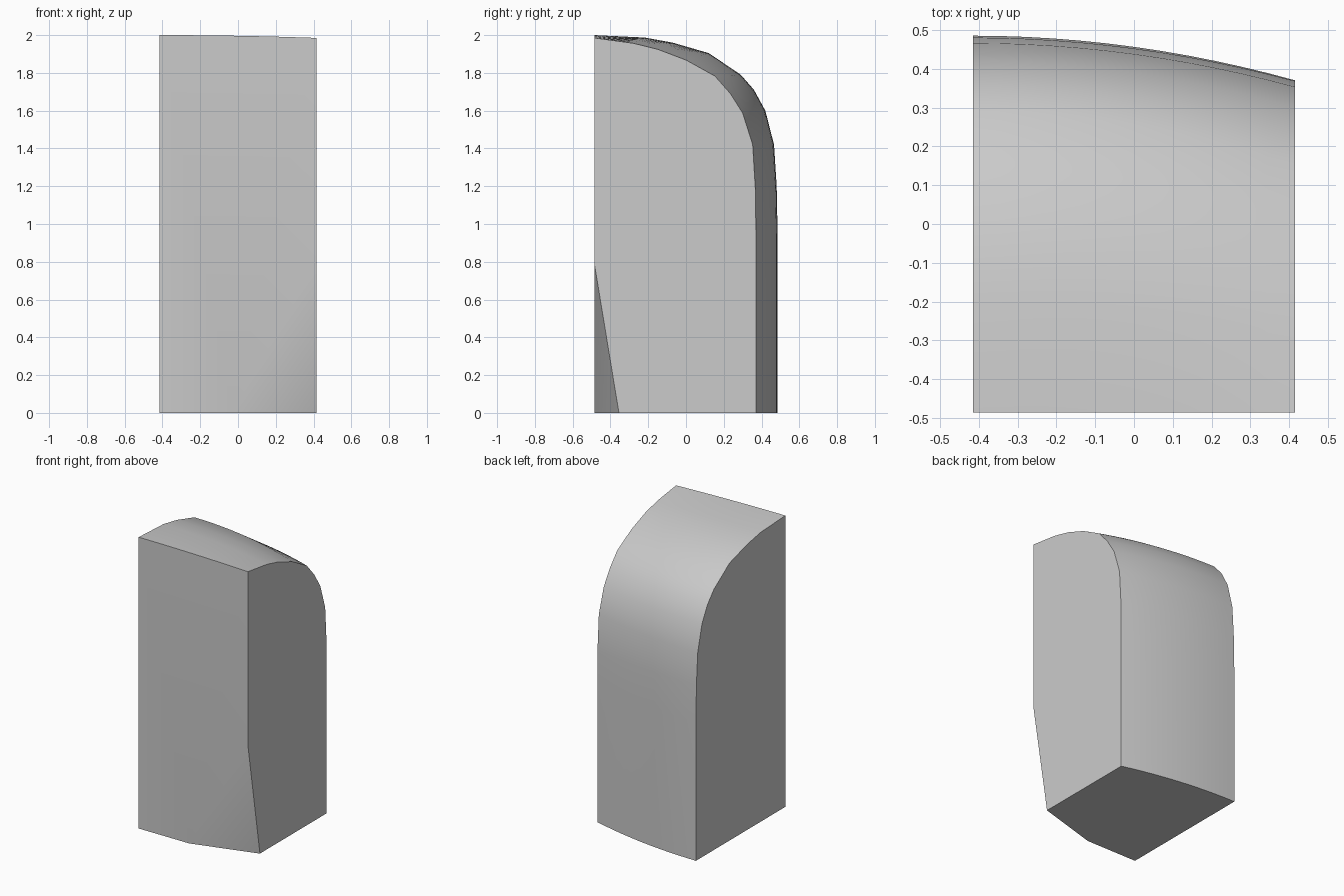
import bpy
import bmesh
import math
from mathutils import Vector

cube = bpy.data.objects.get("Cube")
if cube:
    bpy.data.objects.remove(cube, do_unlink=True)

HALF_W, FRONT = 0.415, -0.485
STATIONS = 12

# Side profiles (y, z) of the rounded shell, from top front to bottom back
right_profile = [(FRONT, 2.0), (-0.217, 1.987), (-0.07, 1.96), (0.12, 1.905),
                 (0.29, 1.79), (0.36, 1.71), (0.42, 1.6), (0.466, 1.42),
                 (0.48, 1.2), (0.485, 0.95), (0.485, 0)]
left_profile = [(FRONT, 1.985), (-0.28, 1.957), (-0.15, 1.925), (0, 1.868),
                (0.153, 1.783), (0.235, 1.69), (0.3, 1.587), (0.353, 1.42),
                (0.368, 1.17), (0.37, 0.95), (0.37, 0)]

# Grey body material
grey = bpy.data.materials.new("grey")
grey.use_nodes = True
colour = (0.6, 0.6, 0.6, 1)
grey.diffuse_color = colour
grey.node_tree.nodes["Principled BSDF"].inputs["Base Color"].default_value = colour

# Sections across the width, the back bowing away towards the left
bm = bmesh.new()
sections = []
for i in range(STATIONS + 1):
    u = i / STATIONS
    x = -HALF_W + 2 * HALF_W * u
    ring = [bm.verts.new((x, *Vector(a).lerp(Vector(b), u * u)))
            for a, b in zip(right_profile, left_profile)]
    ring.append(bm.verts.new((x, FRONT, 0)))
    sections.append(ring)
n = len(sections[0])
for a, b in zip(sections, sections[1:]):
    for j in range(n):
        k = (j + 1) % n
        bm.faces.new((a[j], a[k], b[k], b[j]))
bm.faces.new(sections[0])
bm.faces.new(sections[-1])
bmesh.ops.recalc_face_normals(bm, faces=bm.faces)

# Slanted cut across the lower left front corner
p = Vector((-0.03, FRONT, 0))
q = Vector((HALF_W, FRONT, 0.79))
r = Vector((HALF_W, -0.355, 0))
normal = (q - p).cross(r - p).normalized()
if normal.y > 0:
    normal.negate()
cut = bmesh.ops.bisect_plane(bm, geom=bm.verts[:] + bm.edges[:] + bm.faces[:],
                             plane_co=p, plane_no=normal, clear_outer=True)
rim = [e for e in cut["geom_cut"] if isinstance(e, bmesh.types.BMEdge)]
bmesh.ops.holes_fill(bm, edges=rim, sides=0)

# Merge the flat strips of the front and base
bmesh.ops.dissolve_limit(bm, angle_limit=math.radians(0.1),
                         verts=bm.verts[:], edges=bm.edges[:])
bmesh.ops.recalc_face_normals(bm, faces=bm.faces)

mesh = bpy.data.meshes.new("rounded_block")
bm.to_mesh(mesh)
bm.free()
mesh.materials.append(grey)
block = bpy.data.objects.new("rounded_block", mesh)
bpy.context.collection.objects.link(block)

# Smooth shading with the crisp outline edges kept
bpy.ops.object.select_all(action='DESELECT')
block.select_set(True)
bpy.context.view_layer.objects.active = block
bpy.ops.object.shade_smooth_by_angle(angle=math.radians(35))
